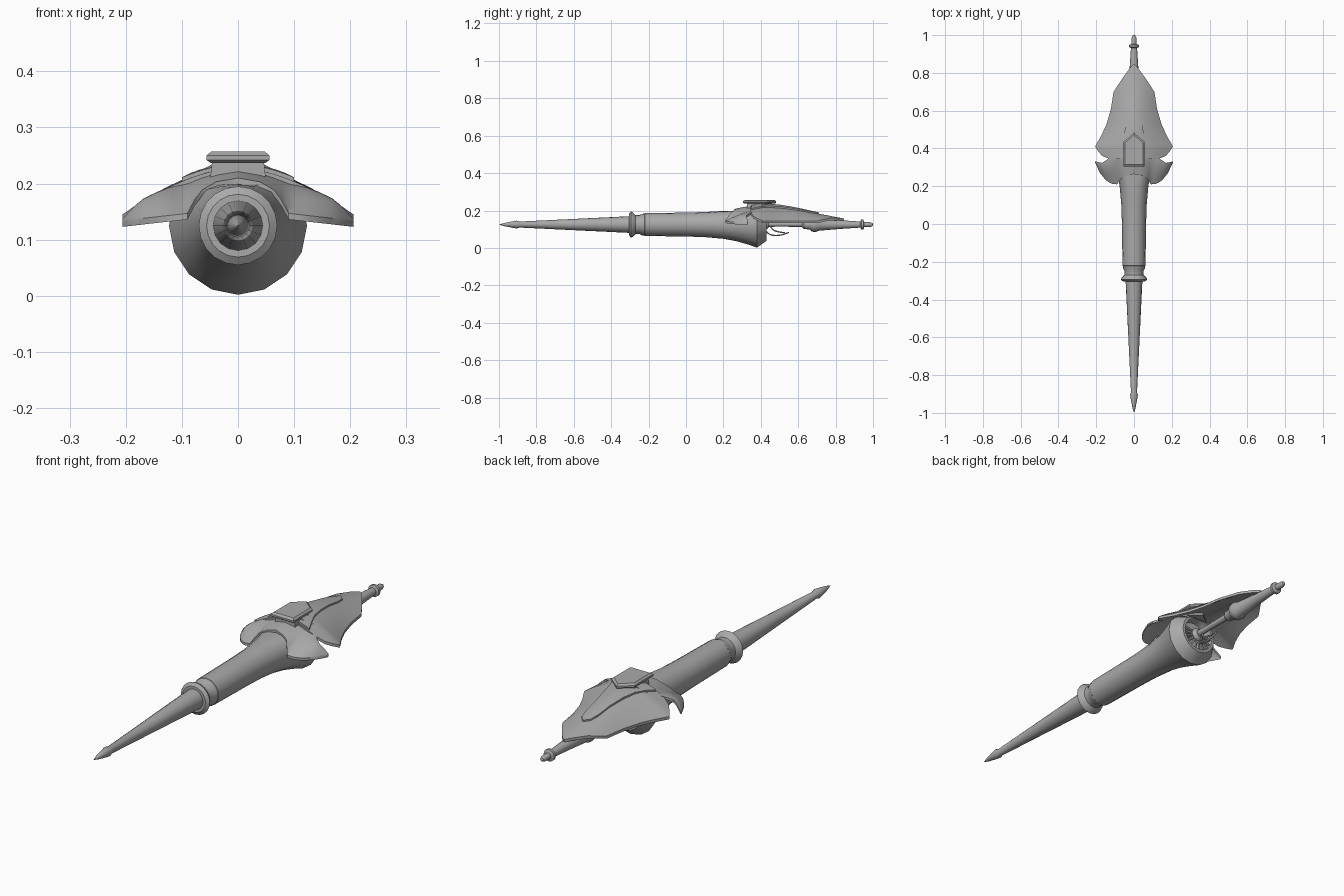
import bpy, bmesh, math
from mathutils import Vector

if "Cube" in bpy.data.objects:
    bpy.data.objects.remove(bpy.data.objects["Cube"])

AXIS_Z = 0.125
metal = bpy.data.materials.new("grey metal")
metal.diffuse_color = (0.4, 0.4, 0.4, 1)
metal.use_nodes = True
metal.node_tree.nodes["Principled BSDF"].inputs["Base Color"].default_value = metal.diffuse_color


def interp(x, table):
    if x <= table[0][0]:
        return table[0][1]
    for (a, p), (b, q) in zip(table, table[1:]):
        if x <= b:
            return p + (q - p) * (x - a) / (b - a)
    return table[-1][1]


def finish(name, bm, angle=35):
    bmesh.ops.remove_doubles(bm, verts=bm.verts, dist=1e-5)
    bmesh.ops.recalc_face_normals(bm, faces=bm.faces)
    me = bpy.data.meshes.new(name)
    bm.to_mesh(me)
    bm.free()
    me.materials.append(metal)
    me.shade_smooth()
    me.set_sharp_from_angle(angle=math.radians(angle))
    ob = bpy.data.objects.new(name, me)
    bpy.context.collection.objects.link(ob)
    return ob


def skin(bm, rows, closed=False):
    grid = [[bm.verts.new(p) for p in row] for row in rows]
    n = len(rows[0])
    for a, b in zip(grid, grid[1:]):
        for i in range(n if closed else n - 1):
            j = (i + 1) % n
            bm.faces.new((a[i], a[j], b[j], b[i]))
    return grid


def turned(name, profile, z=AXIS_Z, n=16, top=None):
    """Round part along y from (y, radius) pairs, optionally flattened on top."""
    rows = []
    for y, r in profile:
        row = []
        for i in range(n):
            a = 2 * math.pi * i / n
            pz = z + r * math.sin(a)
            if top:
                pz = min(pz, top)
            row.append((r * math.cos(a), y, pz))
        rows.append(row)
    bm = bmesh.new()
    grid = skin(bm, rows, True)
    for k in (0, -1):
        if profile[k][1] > 0.001:
            bm.faces.new(grid[k])
    return finish(name, bm)


def shell(name, rows, thick):
    """Curved plate with a vertical rim and a matching underside."""
    bm = bmesh.new()
    skin(bm, rows)
    bmesh.ops.remove_doubles(bm, verts=bm.verts, dist=1e-5)
    geo = bmesh.ops.extrude_face_region(bm, geom=bm.faces[:], use_keep_orig=True)
    for v in geo["geom"]:
        if isinstance(v, bmesh.types.BMVert):
            v.co.z -= thick
    return finish(name, bm)


def prism(name, layers):
    """Stacked outlines joined into a closed block."""
    bm = bmesh.new()
    grid = skin(bm, layers, True)
    bm.faces.new(grid[0])
    bm.faces.new(grid[-1])
    return finish(name, bm, 20)


# Spike with arrow-like tip
turned("spike", [(-1.0, 0.0002), (-0.97, 0.009), (-0.905, 0.021), (-0.89, 0.016),
                 (-0.6, 0.03), (-0.29, 0.045)])

# Flared collar between spike and barrel
turned("collar", [(-0.305, 0.045), (-0.305, 0.056), (-0.295, 0.07), (-0.285, 0.066),
                  (-0.27, 0.051), (-0.25, 0.05), (-0.235, 0.057), (-0.222, 0.059),
                  (-0.222, 0.05)], n=20)

# Barrel flaring into the bell and its chamfered hollow mouth
turned("barrel", [(-0.23, 0.05), (-0.22, 0.061), (0.0, 0.064), (0.1, 0.067),
                  (0.2, 0.076), (0.27, 0.089), (0.33, 0.106), (0.38, 0.123),
                  (0.43, 0.087), (0.43, 0.074), (0.395, 0.068), (0.395, 0.02)], top=0.198)

# Radial fins and hub inside the mouth
bm = bmesh.new()
for k in range(-9, 2):
    a = math.radians(k * 20)
    d = Vector((math.cos(a), 0, math.sin(a)))
    s = Vector((-math.sin(a), 0, math.cos(a))) * 0.004
    c = Vector((0, 0, AXIS_Z))
    layers = []
    for r in (0.02, 0.073):
        p = c + d * r
        layers.append([p + s + Vector((0, y, 0)) if f else p - s + Vector((0, y, 0))
                       for f, y in ((0, 0.39), (1, 0.39), (1, 0.422), (0, 0.422))])
    g = skin(bm, layers, True)
    bm.faces.new(g[0])
    bm.faces.new(g[1])
finish("mouth_fins", bm)
turned("mouth_hub", [(0.385, 0.032), (0.425, 0.03), (0.44, 0.018)])

# Grip rod, rear sleeve and pommel
turned("grip_rod", [(0.42, 0.015), (0.5, 0.013), (0.64, 0.015)], z=0.127, n=12)
turned("rear_sleeve", [(0.62, 0.015), (0.63, 0.024), (0.66, 0.026), (0.675, 0.038),
                       (0.695, 0.04), (0.71, 0.033), (0.83, 0.023), (0.935, 0.016)])
turned("pommel", [(0.93, 0.014), (0.937, 0.026), (0.948, 0.026), (0.953, 0.013),
                  (0.985, 0.013), (0.997, 0.008), (1.0, 0.003)])

# Front wings: columns run from the scalloped front edge to the rear edge
front_y = [(0, 0.265), (0.06, 0.25), (0.09, 0.21), (0.12, 0.213), (0.15, 0.232),
           (0.18, 0.27), (0.206, 0.325)]
rear_y = [(0, 0.42), (0.1, 0.40), (0.13, 0.35), (0.17, 0.322), (0.206, 0.332)]
front_z = [(0, 0.21), (0.04, 0.203), (0.07, 0.185), (0.09, 0.147), (0.206, 0.134)]
rear_z = [(0, 0.23), (0.05, 0.219), (0.1, 0.203), (0.14, 0.187), (0.17, 0.173),
          (0.19, 0.155), (0.206, 0.136)]
rows = []
for i in range(-16, 17):
    x = 0.206 * i / 16
    ax = abs(x)
    row = []
    for k in range(9):
        v = k / 8
        y = interp(ax, front_y) * (1 - v) + interp(ax, rear_y) * v
        z0, z1 = interp(ax, front_z), interp(ax, rear_z)
        row.append((x, y, z0 + (z1 - z0) * math.sin(v * math.pi / 2)))
    rows.append(row)
shell("front_wings", rows, 0.011)

# Rear shield: domed sections along its leaf outline
width = [(0.345, 0.13), (0.36, 0.168), (0.385, 0.19), (0.41, 0.206), (0.425, 0.198),
         (0.47, 0.172), (0.53, 0.145), (0.61, 0.122), (0.70, 0.108), (0.77, 0.062),
         (0.82, 0.026), (0.845, 0.004)]
crown = [(0.34, 0.228), (0.41, 0.232), (0.5, 0.225), (0.6, 0.208), (0.7, 0.185),
         (0.845, 0.157)]


def shield_z(x, y):
    full = 0.206 if y < 0.41 else max(interp(y, width), 0.1)
    t = min(abs(x) / full, 1)
    return 0.145 + (interp(y, crown) - 0.145) * (1 - t ** 1.7)


def domed(outline, lift):
    return [[(w * i / 8, y, shield_z(w * i / 8, y) + lift) for i in range(-8, 9)]
            for y, w in outline]


shell("rear_shield", domed(width, 0), 0.012)

# Raised spine narrowing toward the back of the shield
spine = [(0.35, 0.1), (0.39, 0.083), (0.44, 0.062), (0.5, 0.048), (0.58, 0.036),
         (0.65, 0.031), (0.69, 0.022), (0.71, 0.004)]
shell("shield_spine", domed(spine, 0.007), 0.014)


# House-shaped top plate on a pedestal, with small side lugs
def house(w, y0, y1, y2, z):
    return [(-w, y0, z), (w, y0, z), (w, y1, z), (0, y2, z), (-w, y1, z)]


prism("plate_pedestal", [house(0.05, 0.325, 0.42, 0.46, 0.205),
                         house(0.046, 0.325, 0.42, 0.46, 0.241)])
prism("top_plate", [house(0.049, 0.312, 0.43, 0.475, 0.237),
                    house(0.056, 0.305, 0.435, 0.482, 0.242),
                    house(0.056, 0.305, 0.435, 0.482, 0.25),
                    house(0.048, 0.315, 0.43, 0.472, 0.257)])
for side, s in (("left", -1), ("right", 1)):
    prism(side + "_lug", [[(s * 0.04, 0.365, z), (s * 0.086, 0.385, 0.205 + (z - 0.2) * 0.2),
                           (s * 0.086, 0.395, 0.205 + (z - 0.2) * 0.2), (s * 0.04, 0.415, z)]
                          for z in (0.2, 0.238)])


# Thin curved levers below the grip
def lever(name, pts, r):
    cu = bpy.data.curves.new(name, "CURVE")
    cu.dimensions = "3D"
    cu.bevel_depth = r
    cu.bevel_resolution = 1
    cu.use_fill_caps = True
    cu.resolution_u = 4
    sp = cu.splines.new("BEZIER")
    sp.bezier_points.add(len(pts) - 1)
    for b, p in zip(sp.bezier_points, pts):
        b.co = p
        b.handle_left_type = b.handle_right_type = "AUTO"
    cu.materials.append(metal)
    bpy.context.collection.objects.link(bpy.data.objects.new(name, cu))


lever("hand_guard", [(0, 0.42, 0.095), (0, 0.45, 0.072), (0, 0.5, 0.068), (0, 0.55, 0.083)], 0.004)
lever("trigger", [(0, 0.45, 0.12), (0, 0.465, 0.098), (0, 0.5, 0.085), (0, 0.53, 0.082)], 0.004)

# Block joining the grip sleeve to the shield
prism("shield_mount", [[(-0.014, 0.64, z), (0.014, 0.64, z), (0.014, 0.8, z), (-0.014, 0.8, z)]
                       for z in (0.125, 0.152)])
